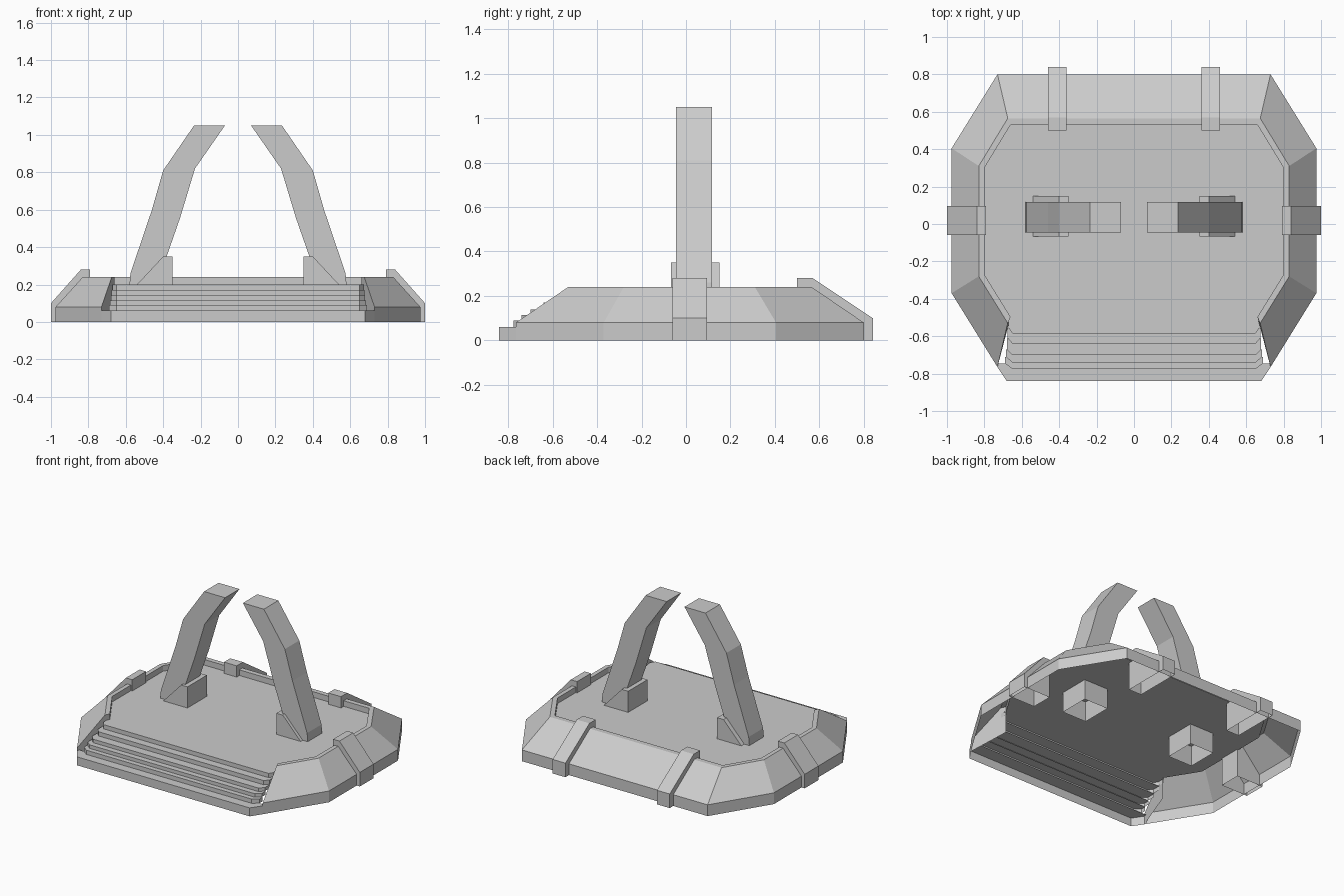
import bpy, bmesh
from mathutils import Vector

if "Cube" in bpy.data.objects:
    bpy.data.objects.remove(bpy.data.objects["Cube"])


def make(name, verts, faces):
    me = bpy.data.meshes.new(name)
    me.from_pydata(verts, [], faces)
    bm = bmesh.new()
    bm.from_mesh(me)
    bmesh.ops.recalc_face_normals(bm, faces=bm.faces)
    bm.to_mesh(me)
    bm.free()
    ob = bpy.data.objects.new(name, me)
    bpy.context.collection.objects.link(ob)
    return ob


def prism(name, profile, lo, hi, axis, sx=1, skip=()):
    """Extrude an (across, z) profile along 'x' or 'y'; skip lists open edges."""
    n = len(profile)
    verts = []
    for d in (lo, hi):
        for a, z in profile:
            verts.append((sx * a, d, z) if axis == 'y' else (d, a, z))
    faces = [tuple(range(n)), tuple(range(2 * n - 1, n - 1, -1))]
    faces += [(i, (i + 1) % n, n + (i + 1) % n, n + i)
              for i in range(n) if i not in skip]
    return make(name, verts, faces)


def mirrored(half):
    return half + [(-x, y) for x, y in reversed(half)]


# Sloped rim: cross-sections run from front right round the back to front left
bottom = mirrored([(.73, -.765), (.975, -.37), (.975, .405), (.73, .80)])
top_out = mirrored([(.675, -.53), (.83, -.28), (.83, .31), (.675, .565)])
top_in = mirrored([(.66, -.497), (.80, -.27), (.80, .30), (.66, .53)])
rings = [(bottom, 0), (bottom, .08), (top_out, .24), (top_in, .24), (top_in, .2)]
n = len(bottom)
verts = [(x, y, z) for ring, z in rings for x, y in ring]
faces = [(r * n + i, r * n + i + 1, (r + 1) * n + i + 1, (r + 1) * n + i)
         for r in range(len(rings) - 1) for i in range(n - 1)]
# end caps beside the steps
for i in (0, n - 1):
    k = len(verts)
    x, y = top_in[i]
    verts.append((x, y, 0.05))
    faces.append((i, n + i, 2 * n + i, 3 * n + i, k))
make("base_rim", verts, faces)

# Deck floor, a single sheet as the underside is hollow
make("deck_floor", [(x, y, .2) for x, y in top_in], [tuple(range(n))])

# Front steps: (front y, top z, half width at back, half width at front)
steps = [(-.585, .20, .67, .65), (-.64, .17, .675, .65), (-.70, .14, .68, .65),
         (-.74, .115, .685, .65), (-.775, .09, .69, .65), (-.84, .06, .73, .68)]
back = -.497
for i, (y, z, wb, wf) in enumerate(steps):
    z2 = steps[i + 1][1] if i + 1 < len(steps) else 0
    yc = y + (.075 if i == len(steps) - 1 else .03)
    plan = [(-wb, max(back, yc + .005)), (-wb, yc), (-wf, y),
            (wf, y), (wb, yc), (wb, max(back, yc + .005))]
    vs = [(a, b, z) for a, b in plan] + [(a, b, z2) for a, b in plan]
    make("front_step_%d" % (i + 1), vs,
         [(0, 1, 2, 3, 4, 5)] + [(j, j + 1, j + 7, j + 6) for j in range(5)])
    back = y + .03

# Curved arms with wedge feet, and the side clamps
arm = [(.58, .2), (.575, .26), (.46, .60), (.40, .81), (.235, 1.05),
       (.07, 1.05), (.23, .82), (.31, .555), (.385, .34), (.43, .2)]
foot = [(.54, .055), (.54, .2), (.40, .35), (.35, .35), (.35, .055)]
side = [(1.0, 0), (1.0, .10), (.84, .28), (.79, .28), (.79, 0)]
rear = [(.84, 0), (.84, .10), (.57, .28), (.50, .28), (.50, 0)]
for s, tag in ((1, "right"), (-1, "left")):
    prism("arm_" + tag, arm, -.045, .117, 'y', s)
    prism("arm_foot_" + tag, foot, -.068, .15, 'y', s, skip=(4,))
    prism("side_clamp_" + tag, side, -.06, .095, 'y', s, skip=(4,))
    prism("rear_clamp_" + tag, rear, s * .41 - .05, s * .41 + .05, 'x', skip=(4,))
